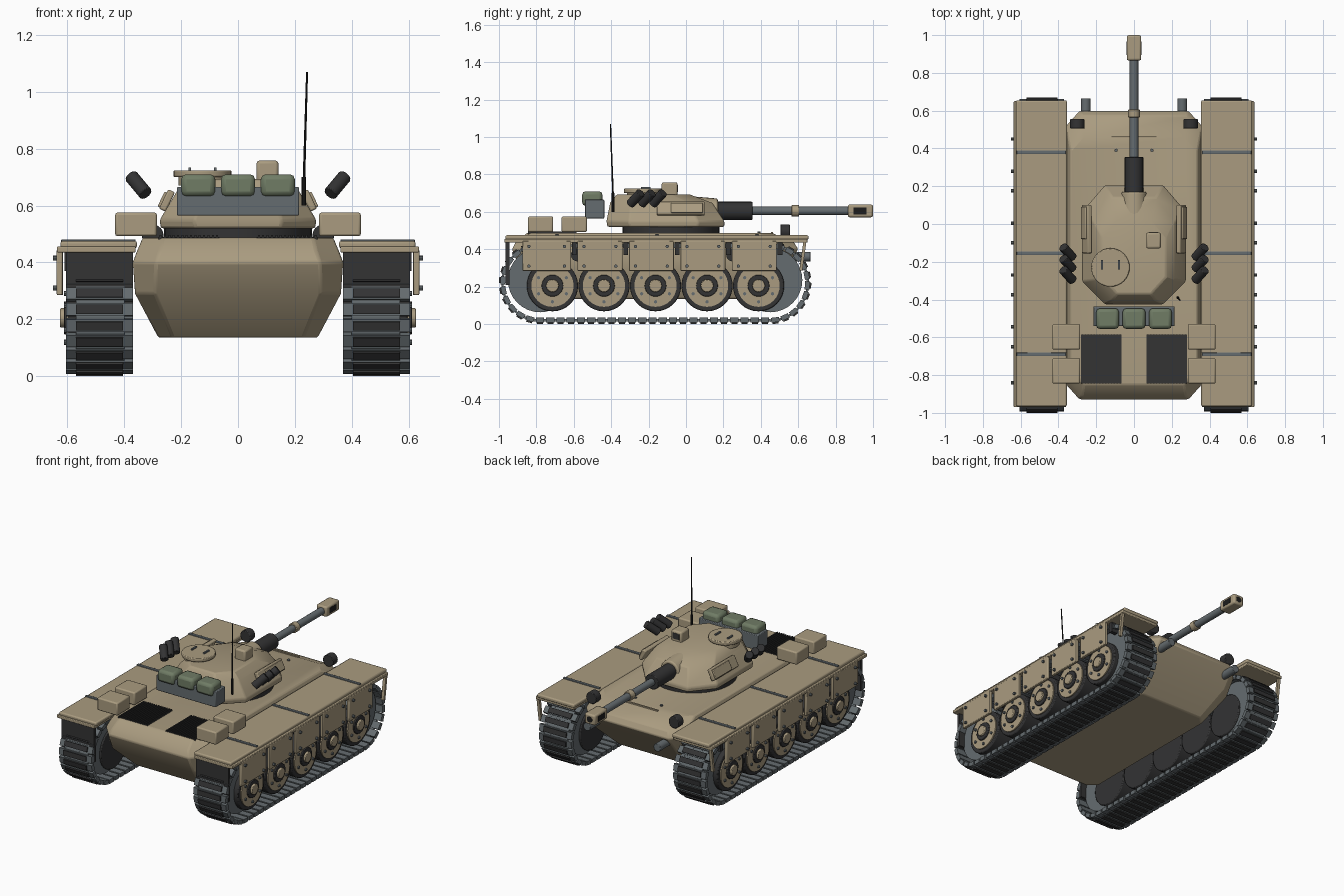
import bpy, bmesh
from math import pi, cos, sin
from mathutils import Vector, Matrix

if "Cube" in bpy.data.objects:
    bpy.data.objects.remove(bpy.data.objects["Cube"])


def material(name, rgb):
    m = bpy.data.materials.new(name)
    m.use_nodes = True
    m.diffuse_color = (*rgb, 1)
    bsdf = m.node_tree.nodes["Principled BSDF"]
    bsdf.inputs["Base Color"].default_value = (*rgb, 1)
    bsdf.inputs["Roughness"].default_value = 0.8
    return m


TAN = material("sand_paint", (0.40, 0.33, 0.215))
STEEL = material("grey_steel", (0.13, 0.15, 0.16))
DARK = material("dark_rubber", (0.033, 0.033, 0.034))
BLACK = material("black", (0.012, 0.012, 0.012))
GREEN = material("green_canvas", (0.16, 0.20, 0.13))
made = []


def finish(name, bm, mat, mirror=False, bevel=0):
    bmesh.ops.recalc_face_normals(bm, faces=bm.faces)
    mesh = bpy.data.meshes.new(name)
    bm.to_mesh(mesh)
    bm.free()
    mesh.materials.append(mat)
    ob = bpy.data.objects.new(name, mesh)
    bpy.context.scene.collection.objects.link(ob)
    if bevel:
        b = ob.modifiers.new("Bevel", "BEVEL")
        b.width, b.segments, b.limit_method = bevel, 2, "ANGLE"
    if mirror:
        ob.modifiers.new("Mirror", "MIRROR")
    made.append(ob)
    return ob


def add_box(bm, lo, hi, matrix=Matrix()):
    lo, hi = Vector(lo), Vector(hi)
    m = matrix @ Matrix.Translation((lo + hi) / 2) @ Matrix.Diagonal((*(hi - lo), 1))
    bmesh.ops.create_cube(bm, size=1, matrix=m)


def box(name, lo, hi, mat, mirror=False, bevel=0, matrix=Matrix()):
    bm = bmesh.new()
    add_box(bm, lo, hi, matrix)
    return finish(name, bm, mat, mirror, bevel)


def add_cyl(bm, a, b, r, r2=None, sides=24):
    a, b = Vector(a), Vector(b)
    d = b - a
    m = Matrix.Translation((a + b) / 2) @ d.to_track_quat("Z", "Y").to_matrix().to_4x4()
    bmesh.ops.create_cone(bm, cap_ends=True, segments=sides, radius1=r,
                          radius2=r if r2 is None else r2, depth=d.length, matrix=m)


def cyl(name, a, b, r, mat, r2=None, sides=24, mirror=False, bevel=0):
    bm = bmesh.new()
    add_cyl(bm, a, b, r, r2, sides)
    return finish(name, bm, mat, mirror, bevel)


def loft(name, rings, mat, bevel):
    """Stack chamfered rectangles: z, half width, back y, front y, chamfers."""
    bm = bmesh.new()
    loops = []
    for z, w, y0, y1, cx, cb, cf in rings:
        half = [(w - cx, y0), (w, y0 + cb), (w, y1 - cf), (w - cx, y1)]
        pts = half + [(-x, y) for x, y in reversed(half)]
        loops.append([bm.verts.new((x, y, z)) for x, y in pts])
    for a, b in zip(loops, loops[1:]):
        for i in range(8):
            j = (i + 1) % 8
            bm.faces.new((a[i], a[j], b[j], b[i]))
    bm.faces.new(loops[0])
    bm.faces.new(loops[-1])
    return finish(name, bm, mat, bevel=bevel)


# Hull
loft("hull", [(0.135, 0.28, -0.72, 0.36, 0.05, 0.05, 0.05),
              (0.29, 0.362, -0.88, 0.52, 0.07, 0.07, 0.07),
              (0.40, 0.37, -0.93, 0.60, 0.08, 0.09, 0.09),
              (0.44, 0.355, -0.91, 0.575, 0.08, 0.09, 0.09),
              (0.487, 0.335, -0.85, 0.46, 0.07, 0.08, 0.08)], TAN, 0.008)
box("splash_strip", (-0.12, 0.455, 0.47), (0.12, 0.465, 0.493), TAN)
cyl("deck_bolt", (0.095, 0.39, 0.48), (0.095, 0.39, 0.495), 0.009, STEEL, sides=8, mirror=True)
cyl("headlight", (0.30, 0.505, 0.495), (0.30, 0.555, 0.495), 0.038, DARK, mirror=True, bevel=0.004)
cyl("tow_lug", (0.255, 0.50, 0.36), (0.255, 0.665, 0.36), 0.026, STEEL, mirror=True, bevel=0.003)

# Engine grilles
box("grille_base", (0.065, -0.845, 0.48), (0.28, -0.585, 0.489), DARK, True)
bm = bmesh.new()
for i in range(14):
    x = 0.07 + i * 0.0153
    add_box(bm, (x, -0.845, 0.488), (x + 0.007, -0.585, 0.496))
finish("grille_slats", bm, DARK, True)

# Fenders, cross straps, flaps
box("fender", (0.355, -0.965, 0.45), (0.625, 0.655, 0.475), TAN, True, 0.008)
box("fender_lip", (0.36, -0.97, 0.435), (0.637, 0.65, 0.456), TAN, True, 0.004)
for y in (0.38, -0.155, -0.69):
    box("fender_strap", (0.36, y - 0.01, 0.47), (0.622, y + 0.01, 0.481), STEEL, True, 0.003)
box("mud_flap", (0.37, -0.965, 0.21), (0.605, -0.945, 0.44), DARK, True)
tilt = Matrix.Translation((0, 0.625, 0.365)) @ Matrix.Rotation(-0.14, 4, "X")
box("front_brace", (0.615, -0.008, -0.08), (0.635, 0.008, 0.08), TAN, True, matrix=tilt)

# Side skirts with bolts and hangers
for i in range(5):
    y1 = 0.485 - i * 0.275
    y0 = y1 - (0.26 if i == 4 else 0.24)
    box("skirt_panel", (0.618, y0, 0.285), (0.638, y1, 0.445), TAN, True, 0.004)
    bm = bmesh.new()
    for y in (y0 + 0.035, y1 - 0.035):
        for z in (0.31, 0.415):
            add_cyl(bm, (0.63, y, z), (0.65, y, z), 0.009, sides=8)
    finish("skirt_bolts", bm, STEEL, True)
    box("skirt_hanger", (0.56, y1 + 0.005, 0.37), (0.61, y1 + 0.03, 0.44), DARK, True)

# Running gear
for i in range(5):
    y, z = 0.388 - i * 0.2755, 0.205
    cyl("tyre", (0.40, y, z), (0.596, y, z), 0.137, DARK, sides=32, mirror=True, bevel=0.006)
    cyl("wheel_disc", (0.55, y, z), (0.604, y, z), 0.113, TAN, sides=32, mirror=True)
    cyl("hub_ring", (0.55, y, z), (0.613, y, z), 0.058, DARK, mirror=True, bevel=0.003)
    cyl("hub_cap", (0.55, y, z), (0.626, y, z), 0.034, TAN, mirror=True, bevel=0.004)
    bm = bmesh.new()
    for k in range(6):
        a = k * pi / 3 + pi / 6
        p = Vector((0.60, y + 0.086 * cos(a), z + 0.086 * sin(a)))
        add_cyl(bm, p, p + Vector((0.012, 0, 0)), 0.009, sides=8)
    finish("wheel_bolts", bm, STEEL, True)
for y in (-0.58, -0.165, 0.25):
    cyl("return_roller", (0.42, y, 0.37), (0.57, y, 0.37), 0.035, DARK, mirror=True)
BACK, FRONT, MID = -0.78, 0.45, 0.22
for name, y in (("sprocket", BACK), ("idler", FRONT)):
    cyl(name, (0.41, y, 0.235), (0.565, y, 0.235), 0.172, STEEL, sides=32, mirror=True)

# Track links spaced evenly round the loop
R, N = 0.2, 68
straight, arc = FRONT - BACK, pi * R
step = 2 * (straight + arc) / N
links, pads = bmesh.new(), bmesh.new()
for i in range(N):
    s = i * step
    if s < straight:
        y, z, a = BACK + s, MID - R, 0
    elif s < straight + arc:
        a = (s - straight) / R
        y, z = FRONT + R * sin(a), MID - R * cos(a)
    elif s < 2 * straight + arc:
        y, z, a = FRONT - (s - straight - arc), MID + R, pi
    else:
        a = pi + (s - 2 * straight - arc) / R
        y, z = BACK + R * sin(a), MID - R * cos(a)
    m = Matrix.Translation((0, y, z)) @ Matrix.Rotation(a, 4, "X")
    add_box(links, (0.37, -0.022, -0.012), (0.605, 0.022, 0.014), m)
    add_box(links, (0.40, -0.029, -0.006), (0.57, 0.029, 0.006), m)
    add_box(pads, (0.405, -0.016, -0.02), (0.57, 0.016, -0.01), m)
finish("track_links", links, STEEL, True)
finish("track_pads", pads, DARK, True)

# Turret
cyl("turret_ring", (0, -0.08, 0.48), (0, -0.08, 0.53), 0.26, DARK, sides=40)
loft("turret", [(0.52, 0.272, -0.42, 0.205, 0.12, 0.12, 0.14),
                (0.55, 0.275, -0.425, 0.205, 0.12, 0.12, 0.14),
                (0.65, 0.215, -0.405, 0.14, 0.10, 0.11, 0.13),
                (0.693, 0.17, -0.37, 0.02, 0.08, 0.09, 0.10)], TAN, 0.008)
box("cheek_rack", (-0.012, -0.155, -0.035), (0.014, 0.10, 0.04), TAN, True, 0.006,
    Matrix.Translation((0.25, 0, 0.615)) @ Matrix.Rotation(-0.45, 4, "Y"))
box("cheek_stowage", (-0.005, -0.08, -0.03), (0.022, 0.09, 0.028), TAN, True, 0.004,
    Matrix.Translation((0.25, 0, 0.615)) @ Matrix.Rotation(-0.45, 4, "Y"))

# Gun
G = 0.605
cyl("mantlet", (0, 0.03, G), (0, 0.17, G), 0.078, TAN, r2=0.066, bevel=0.008)
cyl("gun_sleeve", (0, 0.16, G), (0, 0.355, G), 0.049, DARK, bevel=0.004)
cyl("barrel", (0, 0.3, G), (0, 0.9, G), 0.023, STEEL)
cyl("barrel_collar", (0, 0.565, G), (0, 0.605, G), 0.031, TAN, bevel=0.003)
box("muzzle_brake", (-0.038, 0.865, G - 0.034), (0.038, 1.0, G + 0.034), TAN, bevel=0.01)
box("muzzle_slot", (0.034, 0.895, G - 0.018), (0.0395, 0.965, G + 0.018), BLACK, True)
cyl("bore", (0, 0.99, G), (0, 1.0005, G), 0.02, BLACK)

# Hatch and sight
C = Vector((-0.125, -0.23, 0))
Z = Vector((0, 0, 1))
cyl("hatch_neck", C + 0.67 * Z, C + 0.705 * Z, 0.085, TAN, sides=32)
cyl("hatch_lid", C + 0.70 * Z, C + 0.724 * Z, 0.102, TAN, sides=32, bevel=0.005)
for dx in (-0.045, 0.045):
    box("hatch_handle", C + Vector((dx - 0.005, -0.01, 0.72)), C + Vector((dx + 0.005, 0.04, 0.733)), STEEL)
box("sight_box", (0.065, -0.13, 0.67), (0.142, -0.045, 0.758), TAN, bevel=0.01)
box("sight_window", (0.08, -0.046, 0.705), (0.127, -0.0435, 0.743), DARK)

# Smoke launchers
for y in (-0.27, -0.21, -0.15):
    c, d = Vector((0.35, y, 0.672)), Vector((0.025, 0.028, 0.03))
    cyl("smoke_launcher", c - d, c + d, 0.025, DARK, sides=16, mirror=True, bevel=0.003)

# Antenna
cyl("antenna_base", (0.232, -0.39, 0.60), (0.232, -0.39, 0.70), 0.008, BLACK, sides=8)
cyl("antenna", (0.232, -0.39, 0.69), (0.243, -0.404, 1.07), 0.0045, BLACK, r2=0.0035, sides=8)

# Rear stowage
box("stowage_basket", (-0.215, -0.54, 0.565), (0.215, -0.437, 0.665), STEEL, bevel=0.004)
for x in (-0.14, 0, 0.14):
    box("canvas_bag", (x - 0.06, -0.555, 0.632), (x + 0.06, -0.447, 0.71), GREEN, bevel=0.018)
for y in (-0.53, -0.71):
    box("rear_box", (0.285, y - 0.135, 0.492), (0.432, y, 0.575), TAN, True, 0.008)

# Smooth round surfaces, keep edges sharp
bpy.ops.object.select_all(action="DESELECT")
for ob in made:
    ob.select_set(True)
bpy.context.view_layer.objects.active = made[0]
bpy.ops.object.shade_smooth_by_angle(angle=0.5)
